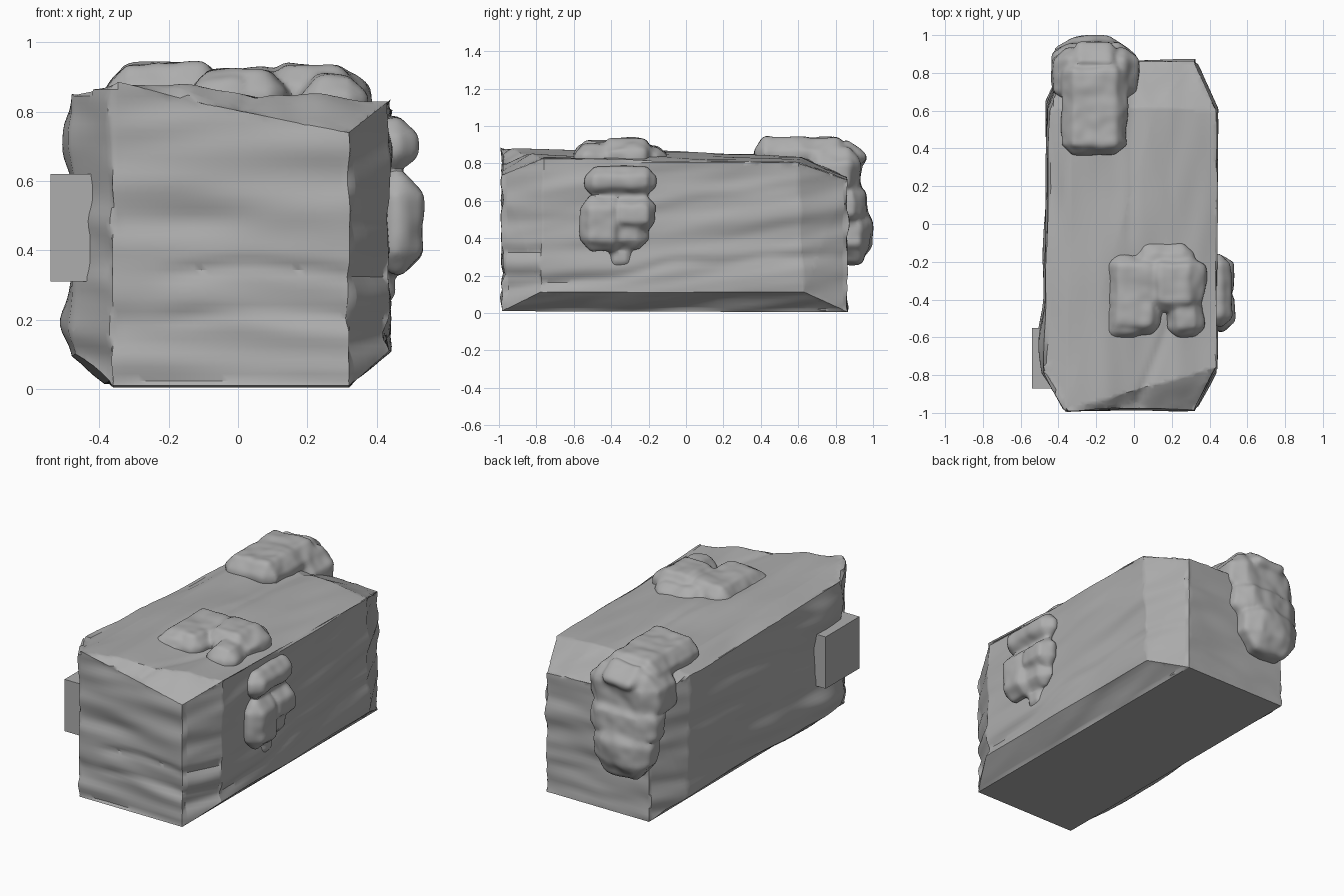
import bpy, bmesh, math
from mathutils import Vector, noise

if "Cube" in bpy.data.objects:
    bpy.data.objects.remove(bpy.data.objects["Cube"])

stone = bpy.data.materials.new("dark_grey")
stone.diffuse_color = (.42, .42, .42, 1)
stone.use_nodes = True
stone.node_tree.nodes["Principled BSDF"].inputs["Base Color"].default_value = stone.diffuse_color


def gauss(d, w):
    return math.exp(-(d / w) ** 2)


def hull_into(bm, pts):
    vs = [bm.verts.new(p) for p in pts]
    r = bmesh.ops.convex_hull(bm, input=vs)
    junk = [g for g in r['geom_interior'] + r['geom_unused'] if isinstance(g, bmesh.types.BMVert)]
    if junk:
        bmesh.ops.delete(bm, geom=list(set(junk)), context='VERTS')


def make(name, bm):
    me = bpy.data.meshes.new(name)
    bm.to_mesh(me)
    bm.free()
    me.materials.append(stone)
    ob = bpy.data.objects.new(name, me)
    bpy.context.collection.objects.link(ob)
    for o in bpy.context.selected_objects:
        o.select_set(False)
    bpy.context.view_layer.objects.active = ob
    ob.select_set(True)
    return ob


def displace(bm, fn):
    bm.normal_update()
    moves = [(v, v.co + v.normal * fn(v.co, v.normal)) for v in bm.verts]
    for v, c in moves:
        v.co = c


# Main block: rectangular footprint with chamfered corners and a tilted top
bm = bmesh.new()
hull_into(bm, [
    (-.36, -.985, .01), (.32, -.985, .01), (.32, .865, .005), (-.36, .865, .005),
    (-.36, -.985, .885), (.32, -.985, .74), (.32, .865, .715), (-.36, .865, .75),
    (.44, -.78, .11), (.44, .63, .11), (.44, -.76, .835), (.44, .60, .805),
    (-.47, -.80, .10), (-.465, .65, .10), (-.47, -.78, .845), (-.455, .60, .80),
    (-.33, .62, .845), (.12, .62, .84)])
bmesh.ops.dissolve_limit(bm, angle_limit=.02, verts=bm.verts[:], edges=bm.edges[:])
STEP = .02
for axis, lo, hi in ((0, -.47, .44), (1, -.98, .87), (2, 0, .89)):
    n = Vector([float(i == axis) for i in range(3)])
    for i in range(1, int((hi - lo) / STEP) + 1):
        bmesh.ops.bisect_plane(bm, geom=bm.verts[:] + bm.edges[:] + bm.faces[:],
                               plane_co=n * (lo + .004 + i * STEP), plane_no=n, dist=1e-4)
bmesh.ops.remove_doubles(bm, verts=bm.verts[:], dist=.003)


# Weathered grain: streaks along each face plus a few carved cracks
def weather(p, n):
    if n.z < -.8 or p.z < .015:
        return 0
    across = 5 if n.z > .6 else 2
    tilt = p.z - .12 * p.y if abs(n.x) > .6 else p.z
    s = noise.noise(Vector((p.x * across, p.y * 1.8, tilt * 9)) + Vector((3.3, 7.6, 1.2)))
    t = noise.noise(Vector((p.x * across * 2, p.y * 3, tilt * 17)) + Vector((8.1, 2.4, 5.7)))
    d = .018 * s + .006 * t - .004
    wave = .05 * noise.noise(Vector((p.x * 3 + .4, p.y * 3 + .7, 2.3)))
    if n.y < -.4:
        part = 1 / (1 + math.exp(-(p.x + .2) * 30))
        d -= part * .013 * (gauss(p.z - .34 - wave, .022) + gauss(p.z - .21 - wave * .7, .025))
        d += part * .006 * gauss(p.z - .28 - wave, .03)
    if n.x < -.6:
        for z in (.71, .2):
            d += .038 * gauss(p.y + .63, .17) * gauss(p.z - z, .11)
        d += .02 * gauss(p.y + .15, .25) * gauss(p.z - .22 - .1 * p.y, .05)
    if n.x > .6:
        d -= .012 * gauss(p.z - .24 - .1 * p.y - wave, .03)
    if n.z > .6:
        d -= .01 * gauss(p.x + .01 - wave, .03) * gauss(max(0, -p.y), .1)
        d -= .01 * gauss(p.x - .12 - .4 * (p.y + .7), .025) * gauss(max(0, p.y + .5), .1)
    return d


displace(bm, weather)
make("weathered_block", bm)
bpy.ops.object.shade_smooth_by_angle(angle=math.radians(35))


# Lumpy growth clinging to the block
def slab(x0, x1, y0, y1, z0, z1, ix=.05, iy=.05, iz=.05):
    """Box with cut corners."""
    pts = []
    for x, sx in ((x0, 1), (x1, -1)):
        for y, sy in ((y0, 1), (y1, -1)):
            for z, sz in ((z0, 1), (z1, -1)):
                pts += [(x, y + sy * iy, z + sz * iz), (x + sx * ix, y, z + sz * iz),
                        (x + sx * ix, y + sy * iy, z)]
    return pts


def growth(name, parts, amp):
    bm = bmesh.new()
    for pts in parts:
        tmp = bmesh.new()
        hull_into(tmp, pts)
        me = bpy.data.meshes.new("part")
        tmp.to_mesh(me)
        tmp.free()
        bm.from_mesh(me)
        bpy.data.meshes.remove(me)
    ob = make(name, bm)
    rm = ob.modifiers.new("merge", 'REMESH')
    rm.mode = 'VOXEL'
    rm.voxel_size = .014
    sm = ob.modifiers.new("soften", 'SMOOTH')
    sm.iterations = 5
    for m in ("merge", "soften"):
        bpy.ops.object.modifier_apply(modifier=m)
    bm = bmesh.new()
    bm.from_mesh(ob.data)
    displace(bm, lambda p, n: amp * (noise.noise(p * 7) + .4 * noise.noise(p * 17)) + .004)
    bm.to_mesh(ob.data)
    bm.free()
    if not ob.data.materials:
        ob.data.materials.append(stone)
    bpy.ops.object.shade_smooth_by_angle(angle=math.radians(35))


growth("back_corner_growth", [
    slab(-.38, -.04, .37, .86, .76, .935, .06, .05, .07),
    slab(-.43, .02, .64, .93, .60, .88, .08, .06, .08),
    slab(-.36, -.06, .76, .96, .74, .92, .07, .10, .08),
    slab(-.43, .01, .75, .955, .45, .72, .09, .06, .08),
    slab(-.41, -.04, .78, .99, .27, .58, .09, .06, .10)], .014)
growth("top_growth", [
    slab(-.13, .14, -.58, -.17, .76, .915, .05, .05, .06),
    slab(.06, .37, -.46, -.17, .74, .935, .08, .05, .07),
    slab(.18, .37, -.60, -.38, .74, .90, .05, .05, .06),
    slab(-.15, .05, -.61, -.42, .77, .895, .05, .04, .05),
    slab(0, .32, -.28, -.10, .76, .89, .06, .06, .05)], .016)
growth("side_growth", [
    slab(.38, .51, -.54, -.16, .63, .78, .05, .05, .05),
    slab(.38, .53, -.56, -.34, .33, .62, .06, .05, .06),
    slab(.38, .52, -.40, -.16, .44, .62, .06, .05, .05),
    slab(.38, .49, -.42, -.21, .34, .50, .05, .05, .05),
    slab(.38, .45, -.41, -.29, .24, .36, .03, .03, .03)], .011)

# Plain plate set into the left side
bpy.ops.mesh.primitive_cube_add(size=1, location=(-.48, -.71, .465))
plate = bpy.context.object
plate.name = "side_plate"
plate.scale = (.12, .32, .31)
plate.data.materials.append(stone)
